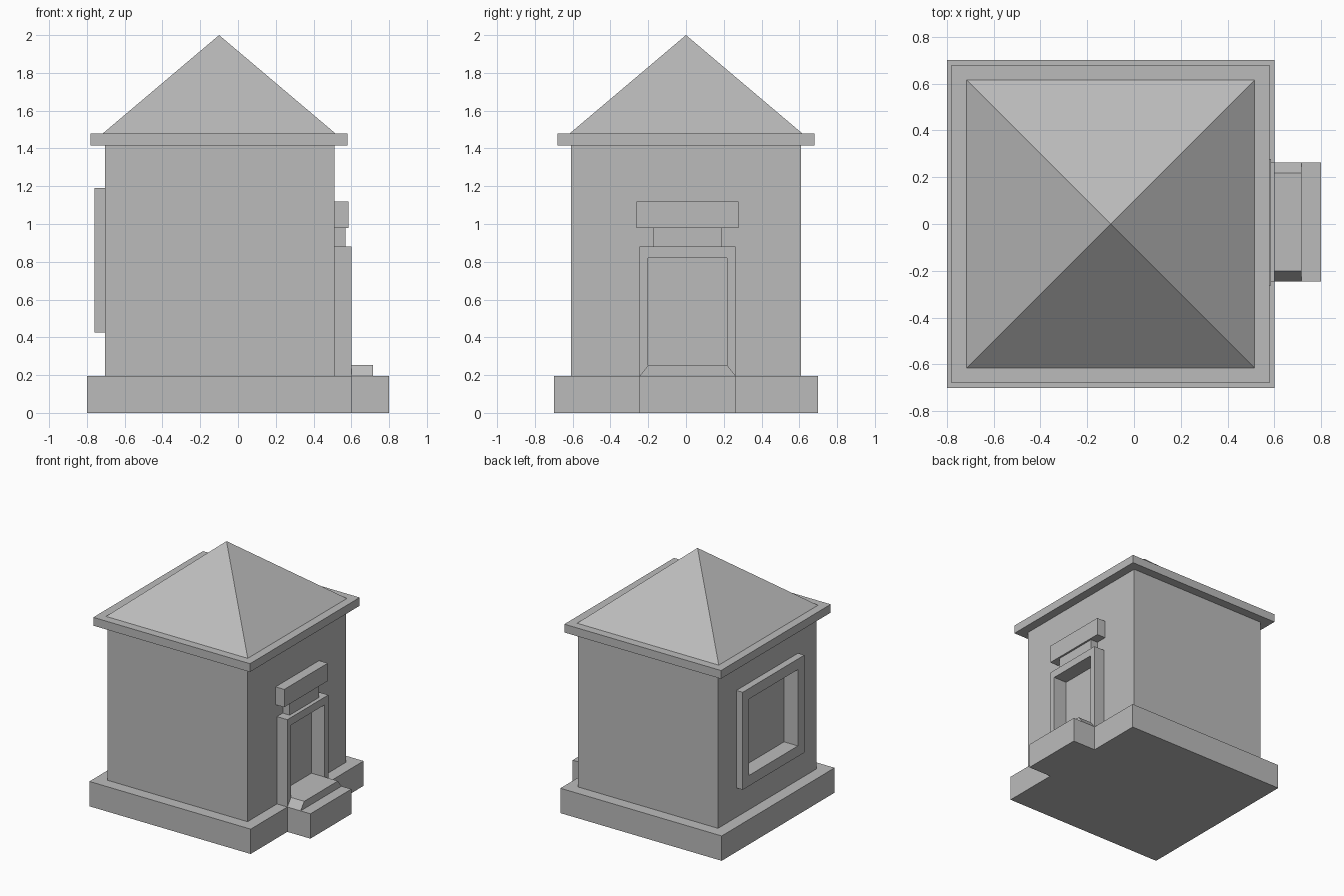
import bpy, bmesh

if "Cube" in bpy.data.objects:
    bpy.data.objects.remove(bpy.data.objects["Cube"], do_unlink=True)

GREY = (0.5, 0.5, 0.5, 1)
stone = bpy.data.materials.new("stone_grey")
stone.use_nodes = True
stone.diffuse_color = GREY
stone.node_tree.nodes["Principled BSDF"].inputs["Base Color"].default_value = GREY


def solid(name, x, y, z, top_x=None, top_y=None):
    """Box given by its ranges; the top face may have its own ranges."""
    bm = bmesh.new()
    bmesh.ops.create_cube(bm, size=1)
    for v in bm.verts:
        up = v.co.z > 0
        rx = top_x if up and top_x else x
        ry = top_y if up and top_y else y
        v.co = (rx[v.co.x > 0], ry[v.co.y > 0], z[up])
    bmesh.ops.remove_doubles(bm, verts=bm.verts, dist=0.0001)
    mesh = bpy.data.meshes.new(name)
    bm.to_mesh(mesh)
    bm.free()
    mesh.materials.append(stone)
    obj = bpy.data.objects.new(name, mesh)
    bpy.context.collection.objects.link(obj)
    return obj


def cut(targets, x, y, z):
    """Recess the same opening into several parts."""
    cutter = solid("opening_cutter", x, y, z)
    cutter.hide_render = True
    for obj in targets:
        mod = obj.modifiers.new("opening", "BOOLEAN")
        mod.operation = "DIFFERENCE"
        mod.solver = "EXACT"
        mod.object = cutter
        bpy.context.view_layer.objects.active = obj
        bpy.ops.object.modifier_apply(modifier=mod.name)
    bpy.data.objects.remove(cutter, do_unlink=True)


# Plinth and entrance step
solid("plinth", (-0.8, 0.6), (-0.7, 0.7), (0, 0.195))
solid("entrance_step", (0.6, 0.8), (-0.245, 0.263), (0, 0.195))

# Walls, eaves and pyramid roof
walls = solid("walls", (-0.705, 0.51), (-0.61, 0.61), (0.195, 1.415))
solid("eaves", (-0.78, 0.58), (-0.68, 0.68), (1.415, 1.48))
solid("roof", (-0.715, 0.515), (-0.615, 0.615), (1.48, 2.0),
      top_x=(-0.1, -0.1), top_y=(0, 0))

# Doorway with sloped threshold and hood above
door_frame = solid("door_frame", (0.51, 0.6), (-0.245, 0.263), (0.195, 0.88))
cut([walls, door_frame], (0.485, 0.7), (-0.2, 0.218), (0.253, 0.82))
solid("threshold", (0.6, 0.715), (-0.245, 0.263), (0.195, 0.253), top_y=(-0.2, 0.218))
solid("hood_neck", (0.51, 0.57), (-0.173, 0.188), (0.88, 0.98))
solid("door_hood", (0.51, 0.585), (-0.262, 0.277), (0.98, 1.12))

# Square window on the opposite wall
window_frame = solid("window_frame", (-0.76, -0.705), (-0.382, 0.382), (0.425, 1.19))
cut([walls, window_frame], (-0.9, -0.64), (-0.302, 0.302), (0.508, 1.107))
